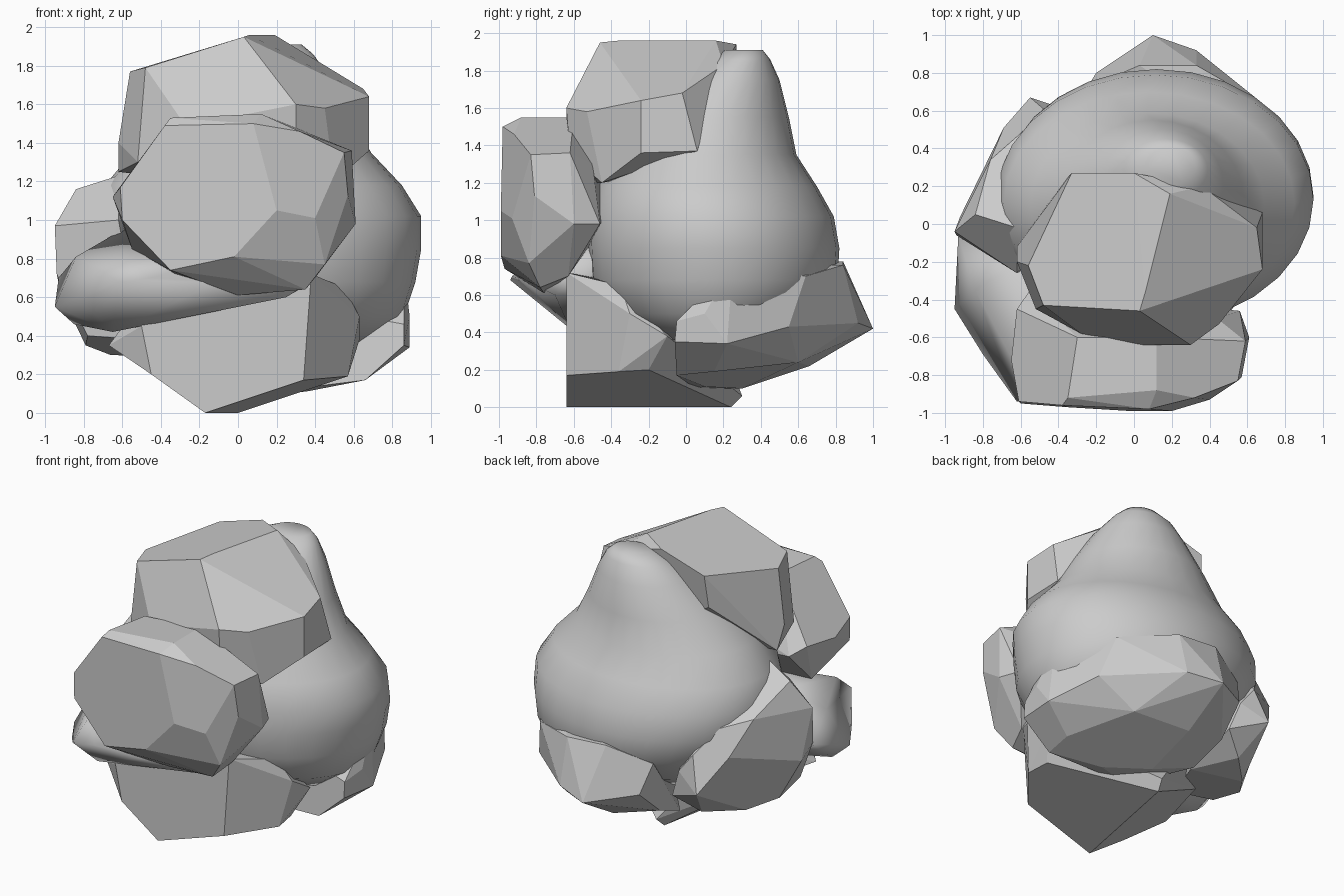
import bpy, bmesh, math


def finish(name, bm, smooth):
    bmesh.ops.recalc_face_normals(bm, faces=bm.faces)
    for f in bm.faces:
        f.smooth = smooth
    me = bpy.data.meshes.new(name)
    bm.to_mesh(me)
    bm.free()
    ob = bpy.data.objects.new(name, me)
    bpy.context.collection.objects.link(ob)
    return ob


def boulder(name, pts, smooth=False):
    """Convex faceted rock wrapped around a few corner points."""
    bm = bmesh.new()
    for p in pts:
        bm.verts.new(p)
    bmesh.ops.convex_hull(bm, input=bm.verts)
    junk = [v for v in bm.verts if not v.link_faces]
    bmesh.ops.delete(bm, geom=junk, context='VERTS')
    bmesh.ops.dissolve_limit(bm, angle_limit=math.radians(11),
                             verts=bm.verts, edges=bm.edges)
    return finish(name, bm, smooth)


def smooth_core(name, rings, n=28):
    """Stacked ellipses: z, centre x, centre y, radius x, radius y."""
    bm = bmesh.new()
    loops = []
    for z, cx, cy, rx, ry in rings:
        loops.append([bm.verts.new((cx + rx * math.cos(2 * math.pi * i / n),
                                    cy + ry * math.sin(2 * math.pi * i / n), z))
                      for i in range(n)])
    for a, b in zip(loops, loops[1:]):
        for i in range(n):
            j = (i + 1) % n
            bm.faces.new((a[i], a[j], b[j], b[i]))
    bm.faces.new(loops[0])
    bm.faces.new(loops[-1])
    return finish(name, bm, True)


# Big smooth central mass, tapering to the top
smooth_core("central_smooth_rock", [
    (0.36, 0.20, 0.12, 0.46, 0.32), (0.50, 0.20, 0.15, 0.66, 0.54),
    (0.68, 0.15, 0.15, 0.77, 0.66), (0.85, 0.12, 0.15, 0.83, 0.67),
    (1.02, 0.11, 0.13, 0.84, 0.66), (1.18, 0.08, 0.11, 0.77, 0.59),
    (1.35, 0.07, 0.10, 0.62, 0.49), (1.55, 0.10, 0.13, 0.48, 0.42),
    (1.75, 0.15, 0.22, 0.32, 0.28), (1.86, 0.17, 0.29, 0.22, 0.16),
    (1.91, 0.20, 0.31, 0.13, 0.10)])

# Large rounded boulder sticking out of the front
boulder("front_boulder", [
    (-0.60, -0.95, 1.00), (-0.61, -0.94, 1.17), (-0.38, -0.96, 1.49),
    (0.08, -0.98, 1.50), (0.12, -0.99, 1.42), (0.08, -1.00, 1.19),
    (0.00, -1.00, 1.00), (-0.02, -0.99, 0.81), (-0.35, -0.97, 0.74),
    (0.32, -0.92, 1.46), (0.55, -0.83, 1.35), (0.57, -0.81, 1.13),
    (0.40, -0.93, 1.01), (0.20, -0.99, 1.05), (0.61, -0.60, 0.98),
    (0.59, -0.62, 1.36), (0.45, -0.84, 0.77), (0.35, -0.78, 0.64),
    (0.00, -0.76, 0.61), (-0.30, -0.70, 0.70), (0.40, -0.63, 0.70),
    (-0.35, -0.92, 1.53), (0.12, -0.88, 1.55), (0.12, -0.60, 1.55),
    (-0.30, -0.60, 1.52), (-0.65, -0.72, 1.12), (-0.62, -0.45, 1.15),
    (-0.55, -0.60, 0.85), (0.56, -0.46, 0.98), (0.44, -0.50, 1.30),
    (-0.55, -0.35, 1.10)])

# Angular boulder on the top
boulder("top_boulder", [
    (-0.48, -0.43, 1.79), (-0.45, -0.03, 1.80), (-0.33, 0.27, 1.84),
    (0.00, 0.27, 1.94), (0.19, 0.16, 1.96), (0.13, -0.08, 1.96),
    (0.06, -0.36, 1.96), (0.03, -0.46, 1.95), (0.20, -0.34, 1.89),
    (0.36, 0.20, 1.83), (0.65, -0.02, 1.68), (0.68, -0.24, 1.64),
    (0.45, -0.53, 1.58), (0.30, -0.64, 1.60), (0.05, -0.64, 1.55),
    (-0.28, -0.58, 1.50), (-0.56, -0.22, 1.77), (-0.62, -0.20, 1.40),
    (-0.52, -0.45, 1.30), (0.68, 0.06, 1.37), (0.68, -0.24, 1.36),
    (0.50, -0.45, 1.20), (0.30, -0.62, 1.35), (-0.20, -0.60, 1.20),
    (-0.62, -0.12, 1.25), (-0.35, 0.25, 1.62), (0.00, 0.20, 1.40)])

# Wedge-shaped foot under the front
boulder("front_foot", [
    (-0.17, -0.64, 0.00), (0.00, -0.27, 0.00), (0.00, 0.24, 0.00),
    (0.34, -0.64, 0.17), (0.57, -0.36, 0.19), (0.55, -0.20, 0.20),
    (-0.45, -0.64, 0.20), (-0.67, -0.48, 0.35), (-0.50, -0.64, 0.45),
    (-0.45, -0.60, 0.65), (0.38, -0.64, 0.72), (0.63, -0.30, 0.50),
    (0.55, -0.35, 0.65), (0.63, -0.10, 0.38), (-0.55, -0.05, 0.35),
    (-0.40, 0.10, 0.60), (0.02, 0.30, 0.06)])

# Broad boulder at the back and right
boulder("back_foot", [
    (0.10, 1.00, 0.42), (0.10, 0.05, 0.10), (0.35, 0.10, 0.11),
    (0.68, 0.15, 0.19), (0.66, -0.05, 0.17), (0.10, 0.66, 0.22),
    (0.10, 0.30, 0.10), (-0.20, 0.35, 0.20),
    (0.50, 0.60, 0.24), (0.89, 0.22, 0.34), (0.86, -0.06, 0.35),
    (0.89, 0.10, 0.50), (0.86, 0.25, 0.76), (0.86, -0.05, 0.46),
    (0.75, 0.55, 0.43), (0.33, 0.92, 0.45), (0.68, 0.64, 0.70),
    (0.33, 0.84, 0.76), (0.03, 0.84, 0.78), (-0.20, 0.80, 0.48),
    (-0.25, 0.72, 0.68), (-0.22, 0.60, 0.30), (0.10, 0.10, 0.60)])

# Boulder on the left and back
boulder("left_boulder", [
    (-0.95, -0.04, 0.97), (-0.84, 0.05, 1.16), (-0.76, 0.34, 0.98),
    (-0.62, -0.02, 1.23), (-0.62, -0.26, 1.00), (-0.94, -0.06, 0.72),
    (-0.92, 0.04, 0.62), (-0.79, 0.10, 0.35), (-0.66, 0.28, 0.30),
    (-0.46, 0.48, 0.31), (-0.55, 0.67, 0.52), (-0.37, 0.61, 0.62),
    (-0.30, 0.58, 0.42), (-0.69, 0.51, 0.76), (-0.48, 0.61, 0.76),
    (-0.30, 0.20, 0.29), (-0.40, 0.20, 1.05), (-0.50, -0.20, 0.38),
    (-0.78, -0.15, 0.40), (-0.60, 0.48, 0.93)])

# Smooth low shelf under the front boulder, reaching left
boulder("front_left_shelf", [
    (-0.95, -0.45, 0.55), (-0.93, -0.06, 0.70), (-0.80, -0.69, 0.57),
    (-0.62, -0.94, 0.68), (-0.65, -0.62, 0.42), (-0.85, -0.40, 0.46),
    (-0.60, -0.80, 0.80), (-0.84, -0.35, 0.81), (-0.45, -0.93, 0.70),
    (-0.10, -0.72, 0.55), (0.25, -0.70, 0.60), (0.38, -0.60, 0.68),
    (-0.10, -0.86, 0.68), (-0.60, -0.20, 0.95), (0.20, -0.40, 0.90),
    (-0.60, -0.30, 0.45), (0.20, -0.40, 0.60)], smooth=True)
